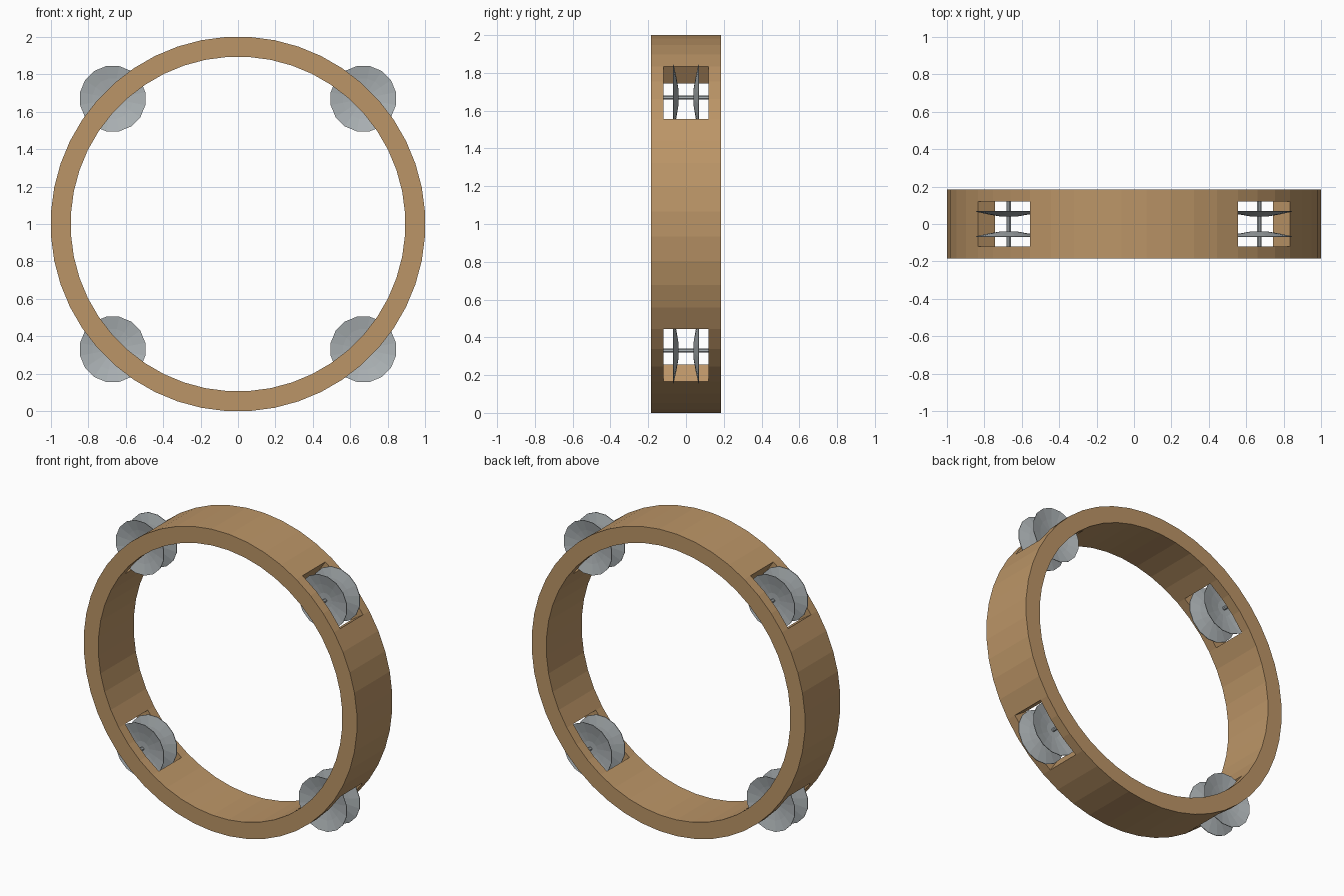
import bpy, bmesh, math

if "Cube" in bpy.data.objects:
    bpy.data.objects.remove(bpy.data.objects["Cube"])

def material(name, rgb):
    m = bpy.data.materials.new(name)
    m.diffuse_color = (*rgb, 1)
    m.use_nodes = True
    m.node_tree.nodes["Principled BSDF"].inputs["Base Color"].default_value = m.diffuse_color
    return m

WOOD = material("wood", (0.50, 0.30, 0.135))
METAL = material("metal", (0.42, 0.455, 0.47))

def finish(bm, name, mat):
    bmesh.ops.recalc_face_normals(bm, faces=bm.faces)
    me = bpy.data.meshes.new(name)
    bm.to_mesh(me)
    bm.free()
    me.materials.append(mat)
    ob = bpy.data.objects.new(name, me)
    bpy.context.collection.objects.link(ob)
    return ob

def polar(r, a, y, cx=0, cz=1):
    return (cx + r * math.cos(a), y, cz + r * math.sin(a))

# Wooden hoop: facets around the y axis, with four slots three facets long
N = 48
R_OUT, R_IN = 1.002, 0.895
LEVELS = (-0.185, -0.119, 0.119, 0.185)
bm = bmesh.new()
grid = [[[bm.verts.new(polar(r, (k - 0.5) * 2 * math.pi / N, y)) for y in LEVELS]
         for r in (R_OUT, R_IN)] for k in range(N)]

def is_slot(k):
    return k % 12 in (5, 6, 7)

for k in range(N):
    a, b = grid[k], grid[(k + 1) % N]
    for side in (0, 1):                       # outer and inner walls
        for j in range(3):
            if not (j == 1 and is_slot(k)):
                bm.faces.new((a[side][j], b[side][j], b[side][j + 1], a[side][j + 1]))
    for j in (0, 3) + ((1, 2) if is_slot(k) else ()):   # rims and slot sides
        bm.faces.new((a[0][j], b[0][j], b[1][j], a[1][j]))
    if is_slot(k) != is_slot(k - 1):          # slot ends
        bm.faces.new((a[0][1], a[0][2], a[1][2], a[1][1]))
finish(bm, "hoop", WOOD)

def lathe(name, profile, sides, cx, cz):
    """Spin a (radius, y) profile around a y-parallel axis; radius 0 is a pole."""
    bm = bmesh.new()
    rings = []
    for r, y in profile:
        if r == 0:
            rings.append([bm.verts.new((cx, y, cz))] * sides)
        else:
            rings.append([bm.verts.new(polar(r, (i + 0.5) * 2 * math.pi / sides, y, cx, cz))
                          for i in range(sides)])
    for p, q in zip(rings, rings[1:]):
        for i in range(sides):
            j = (i + 1) % sides
            bm.faces.new(list(dict.fromkeys((p[i], p[j], q[j], q[i]))))
    return finish(bm, name, METAL)

# Jingles: two thin dished discs, domes facing each other, on a pin
DISH = ((0, 0.039), (0.05, 0.041), (0.11, 0.051), (0.178, 0.066))
for sx in (-1, 1):
    for sz in (-1, 1):
        cx, cz = 0.67 * sx, 1 + 0.67 * sz
        where = ("left" if sx < 0 else "right") + ("_lower" if sz < 0 else "_upper")
        for s, face in ((-1, "front"), (1, "back")):
            shell = list(DISH) + [(r, y + 0.004) for r, y in reversed(DISH)]
            lathe(f"jingle_{face}_{where}", [(r, y * s) for r, y in shell], 16, cx, cz)
        lathe(f"pin_{where}", [(0, -0.122), (0.012, -0.122), (0.012, 0.122), (0, 0.122)], 8, cx, cz)
